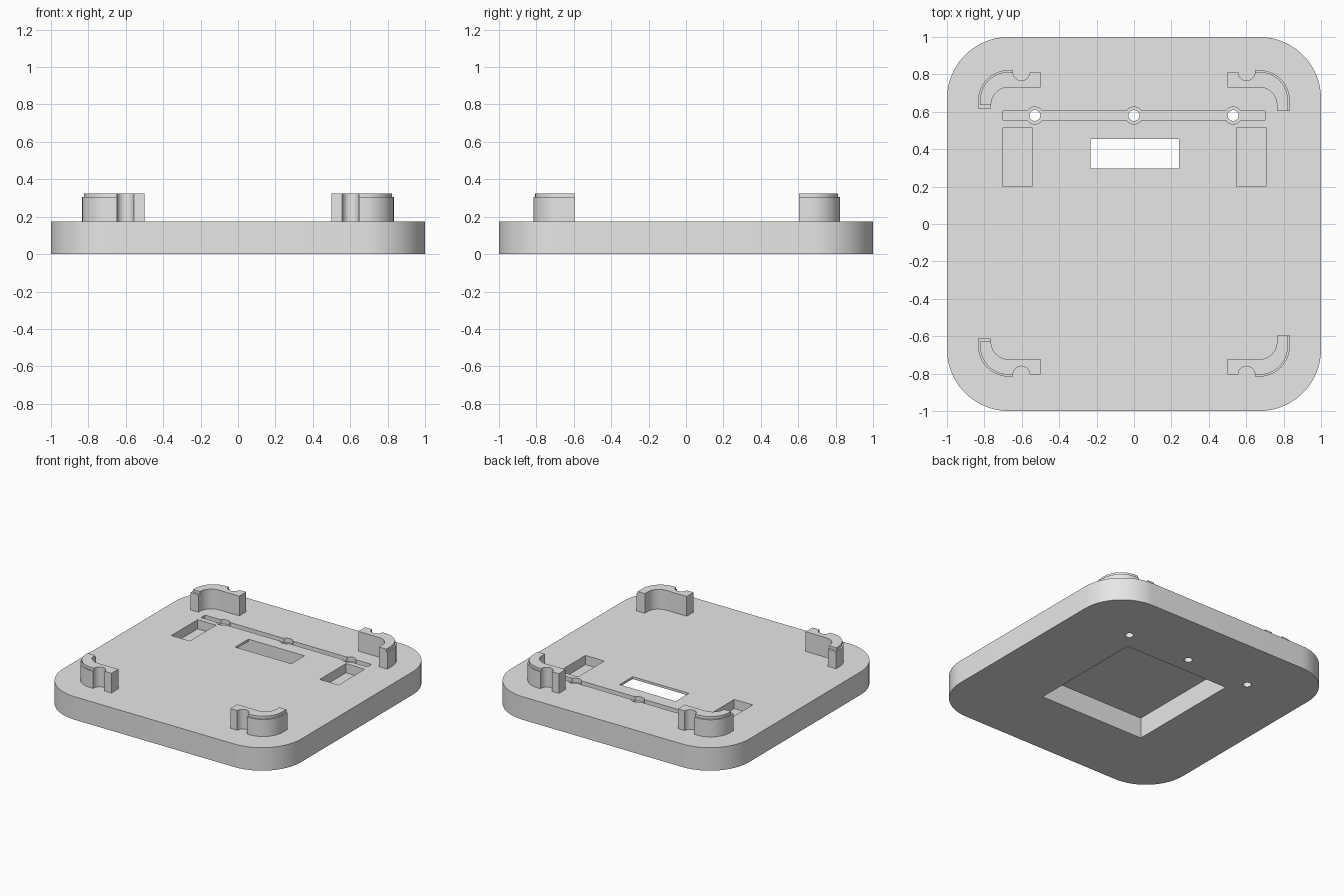
import bpy, bmesh
from math import cos, sin, radians

if "Cube" in bpy.data.objects:
    bpy.data.objects.remove(bpy.data.objects["Cube"], do_unlink=True)

grey = bpy.data.materials.new("light_grey")
grey.use_nodes = True
grey.diffuse_color = (0.8, 0.8, 0.8, 1)
grey.node_tree.nodes["Principled BSDF"].inputs["Base Color"].default_value = (0.8, 0.8, 0.8, 1)

TOP = 0.175       # plate thickness
CLIP_TOP = 0.325  # top of the corner clips
RIM = 0.305       # height of the step around each clip


def arc(cx, cy, r, start, end, steps):
    """Points along a circular arc, angles in degrees."""
    angles = [radians(start + (end - start) * i / steps) for i in range(steps + 1)]
    return [(cx + r * cos(a), cy + r * sin(a)) for a in angles]


def rect(x0, x1, y0, y1):
    return [(x0, y0), (x1, y0), (x1, y1), (x0, y1)]


def circle(x, y, r):
    return arc(x, y, r, 0, 360, 32)[:-1]


def add_prism(bm, outline, z0, z1):
    """Extrude a flat outline from z0 to z1."""
    face = bm.faces.new([bm.verts.new((x, y, z0)) for x, y in outline])
    side = bmesh.ops.extrude_face_region(bm, geom=[face])
    verts = [v for v in side["geom"] if isinstance(v, bmesh.types.BMVert)]
    bmesh.ops.translate(bm, verts=verts, vec=(0, 0, z1 - z0))


def make(name, prisms):
    bm = bmesh.new()
    for prism in prisms:
        add_prism(bm, *prism)
    bmesh.ops.recalc_face_normals(bm, faces=bm.faces)
    mesh = bpy.data.meshes.new(name)
    bm.to_mesh(mesh)
    bm.free()
    mesh.materials.append(grey)
    obj = bpy.data.objects.new(name, mesh)
    bpy.context.collection.objects.link(obj)
    return obj


def activate(obj):
    bpy.ops.object.select_all(action='DESELECT')
    obj.select_set(True)
    bpy.context.view_layer.objects.active = obj


def cut(target, outline, z0, z1):
    cutter = make("cutter", [(outline, z0, z1)])
    cutter.hide_render = True
    mod = target.modifiers.new("cut", 'BOOLEAN')
    mod.operation = 'DIFFERENCE'
    mod.solver = 'EXACT'
    mod.object = cutter
    activate(target)
    bpy.ops.object.modifier_apply(modifier=mod.name)
    bpy.data.objects.remove(cutter, do_unlink=True)


def smooth(obj):
    activate(obj)
    bpy.ops.object.shade_smooth_by_angle(angle=radians(30))


# Rounded square plate
R = 0.33
corner = 1 - R
outline = []
for sx, sy, start in ((1, 1, 0), (-1, 1, 90), (-1, -1, 180), (1, -1, 270)):
    outline += arc(sx * corner, sy * corner, R, start, start + 90, 16)
plate = make("base_plate", [(outline, 0, TOP)])

# Square recess underneath and the window above it
cut(plate, rect(-0.44, 0.44, -0.452, 0.456), -0.1, 0.157)
cut(plate, rect(-0.232, 0.24, 0.297, 0.455), 0.1, 0.3)

# Long groove with three counterbored holes
cut(plate, rect(-0.7, 0.7, 0.556, 0.605), TOP - 0.03, 0.3)
for x in (-0.53, 0, 0.53):
    cut(plate, circle(x, 0.58, 0.046), TOP - 0.034, 0.3)
    cut(plate, circle(x, 0.58, 0.029), -0.1, 0.3)

# Side pockets
for x0, x1 in ((-0.7, -0.545), (0.547, 0.705)):
    cut(plate, rect(x0, x1, 0.2, 0.515), TOP - 0.07, 0.3)
smooth(plate)


# Curved corner clips with a notch and a stepped top
def clip_outline(inset, end, sx, sy):
    r = 0.163 - inset
    cx, cy = 0.67, 0.66
    pts = [(0.764, end), (cx + r, end)]
    pts += arc(cx, cy, r, 0, 90, 12)
    pts += [(0.647, cy + r)]
    pts += arc(0.602, 0.812, 0.045, 0, -180, 10)
    pts += [(0.5, 0.812), (0.5, 0.73)]
    pts += arc(0.672, 0.638, 0.092, 90, 0, 10)
    shift = 0.007 if sy < 0 else 0
    return [(sx * x, sy * (y - shift)) for x, y in pts]


for side, sx in (("left", 1), ("right", -1)):
    for place, sy in (("front", -1), ("back", 1)):
        end = 0.603 if sx > 0 else 0.618
        cap_end = end if sx > 0 else 0.636
        clip = make(f"{place}_{side}_clip", [
            (clip_outline(0, end, sx, sy), TOP - 0.005, RIM),
            (clip_outline(0.01, cap_end, sx, sy), RIM, CLIP_TOP)])
        smooth(clip)
